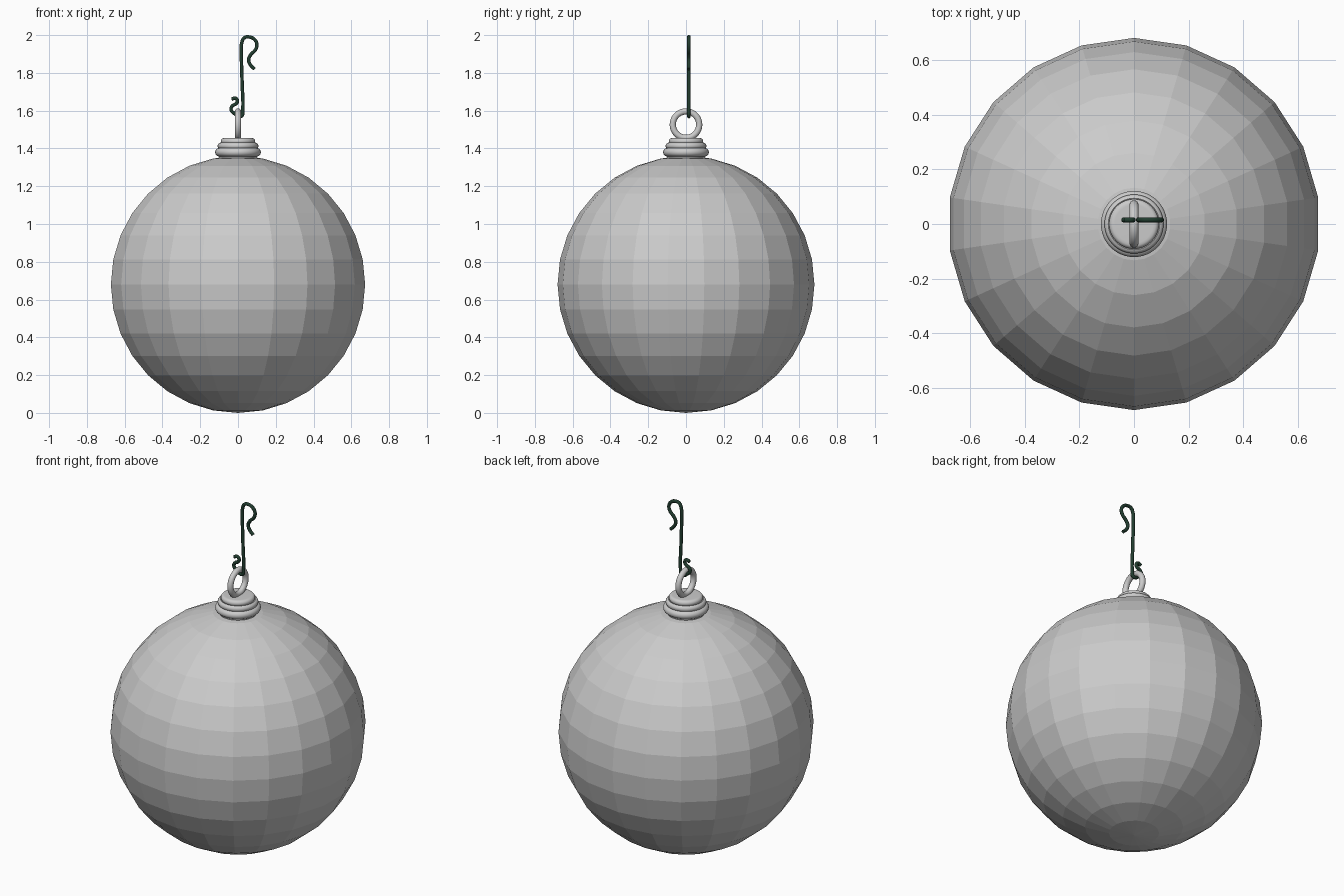
import bpy
import math

if "Cube" in bpy.data.objects:
    bpy.data.objects.remove(bpy.data.objects["Cube"])


def smooth(obj, angle=50):
    bpy.ops.object.select_all(action='DESELECT')
    obj.select_set(True)
    bpy.context.view_layer.objects.active = obj
    bpy.ops.object.shade_smooth_by_angle(angle=math.radians(angle))


def lathe(name, profile, segments=48):
    """Revolve (radius, z) points around the z axis, closed on top."""
    verts, faces, n = [], [], len(profile)
    for i in range(segments):
        a = 2 * math.pi * i / segments
        verts += [(r * math.cos(a), r * math.sin(a), z) for r, z in profile]
    for i in range(segments):
        j = (i + 1) % segments
        for k in range(n - 1):
            faces.append((i * n + k, j * n + k, j * n + k + 1, i * n + k + 1))
    faces.append([i * n + n - 1 for i in range(segments)])
    mesh = bpy.data.meshes.new(name)
    mesh.from_pydata(verts, [], faces)
    obj = bpy.data.objects.new(name, mesh)
    bpy.context.collection.objects.link(obj)
    return obj


# Faceted bauble
bpy.ops.mesh.primitive_uv_sphere_add(segments=22, ring_count=16, radius=0.68,
                                     location=(0, 0, 0.68))
bpy.context.object.name = "bauble"

# Stepped cap: three rounded ribs, each given as inner radius, centre z, half height
profile = [(0.10, 1.345)]
for radius, z, h in ((0.099, 1.38, 0.022), (0.090, 1.413, 0.018), (0.074, 1.438, 0.017)):
    for k in range(9):
        a = math.pi * (k / 8 - 0.5) * 0.85
        profile.append((radius + h * math.cos(a), z + h * math.sin(a)))
profile.append((0.07, 1.455))
smooth(lathe("cap", profile))

# Hanging loop
bpy.ops.mesh.primitive_torus_add(major_radius=0.070, minor_radius=0.0165,
                                 major_segments=40, minor_segments=16,
                                 location=(0, 0, 1.526),
                                 rotation=(0, math.pi / 2, 0))
loop = bpy.context.object
loop.name = "hanging_loop"
smooth(loop)

# Bent wire hook, path in x and z
path = [(0.088, 1.820), (0.066, 1.842), (0.056, 1.870), (0.068, 1.897),
        (0.092, 1.922), (0.100, 1.952), (0.086, 1.978), (0.060, 1.990),
        (0.034, 1.986), (0.020, 1.960), (0.018, 1.900), (0.022, 1.740),
        (0.025, 1.600), (0.020, 1.572), (0.004, 1.570), (-0.018, 1.584),
        (-0.037, 1.606), (-0.030, 1.625), (-0.010, 1.637), (-0.003, 1.652),
        (-0.014, 1.666), (-0.034, 1.660)]
curve = bpy.data.curves.new("wire_hook", 'CURVE')
curve.dimensions = '3D'
curve.bevel_depth = 0.0095
curve.bevel_resolution = 3
curve.resolution_u = 5
curve.use_fill_caps = True
spline = curve.splines.new('BEZIER')
spline.bezier_points.add(len(path) - 1)
for p, (x, z) in zip(spline.bezier_points, path):
    p.co = (x, 0.015, z)
    p.handle_left_type = p.handle_right_type = 'AUTO'
hook = bpy.data.objects.new("wire_hook", curve)
bpy.context.collection.objects.link(hook)
green = bpy.data.materials.new("dark_green_wire")
green.diffuse_color = (0.015, 0.045, 0.028, 1)
green.use_nodes = True
green.node_tree.nodes["Principled BSDF"].inputs["Base Color"].default_value = green.diffuse_color
curve.materials.append(green)
